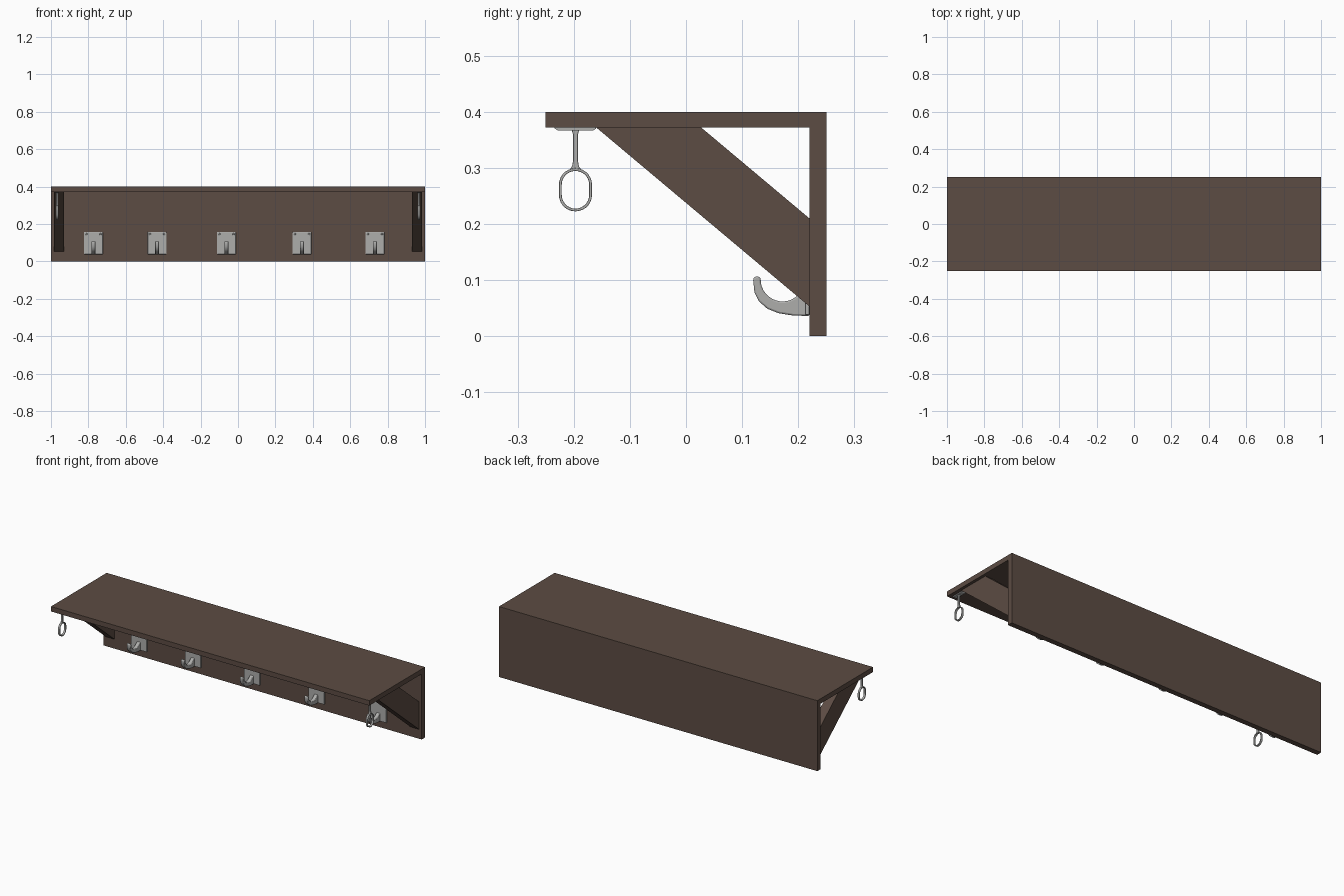
import bpy, bmesh
from math import sin, cos, pi, radians

cube = bpy.data.objects.get("Cube")
if cube:
    bpy.data.objects.remove(cube, do_unlink=True)


def material(name, rgb, roughness=0.6):
    m = bpy.data.materials.new(name)
    m.use_nodes = True
    m.diffuse_color = (*rgb, 1)
    bsdf = m.node_tree.nodes["Principled BSDF"]
    bsdf.inputs["Base Color"].default_value = (*rgb, 1)
    bsdf.inputs["Roughness"].default_value = roughness
    return m


wood = material("dark brown wood", (0.107, 0.072, 0.056))
metal = material("brushed grey metal", (0.42, 0.42, 0.41))


def add_object(name, bm, mat, bevel=0, smooth=False):
    bmesh.ops.recalc_face_normals(bm, faces=bm.faces)
    mesh = bpy.data.meshes.new(name)
    bm.to_mesh(mesh)
    bm.free()
    mesh.materials.append(mat)
    ob = bpy.data.objects.new(name, mesh)
    bpy.context.collection.objects.link(ob)
    if bevel:
        mod = ob.modifiers.new("Bevel", "BEVEL")
        mod.width, mod.segments = bevel, 2
        mod.limit_method, mod.angle_limit = "ANGLE", radians(40)
    if smooth:
        bpy.ops.object.select_all(action="DESELECT")
        ob.select_set(True)
        bpy.context.view_layer.objects.active = ob
        bpy.ops.object.shade_smooth_by_angle(angle=radians(35))
    return ob


def box(name, x, y, z, mat, bevel=0):
    """Box from three (low, high) ranges."""
    bm = bmesh.new()
    bmesh.ops.create_cube(bm, size=1)
    for v in bm.verts:
        v.co = [lo + (c + 0.5) * (hi - lo) for c, (lo, hi) in zip(v.co, (x, y, z))]
    return add_object(name, bm, mat, bevel)


def side_profile(name, points, x, width, mat, bevel=0, smooth=False):
    """Outline in the y-z plane, extruded along x."""
    bm = bmesh.new()
    face = bm.faces.new([bm.verts.new((x - width / 2, y, z)) for y, z in points])
    ext = bmesh.ops.extrude_face_region(bm, geom=[face])
    verts = [g for g in ext["geom"] if isinstance(g, bmesh.types.BMVert)]
    bmesh.ops.translate(bm, vec=(width, 0, 0), verts=verts)
    return add_object(name, bm, mat, bevel, smooth)


def arc(cy, cz, r, start, end, steps):
    angles = [radians(start + (end - start) * i / steps) for i in range(steps + 1)]
    return [(cy + r * cos(a), cz + r * sin(a)) for a in angles]


# Shelf board and wall board
box("shelf_top", (-1, 1), (-0.25, 0.25), (0.372, 0.4), wood)
box("back_board", (-1, 1), (0.22, 0.25), (0, 0.372), wood)

# Diagonal braces
BRACE = [(-0.16, 0.372), (0.027, 0.372), (0.22, 0.21), (0.22, 0.053)]
for side, sx in (("left", 1), ("right", -1)):
    side_profile(side + "_brace", BRACE, sx * 0.957, 0.054, wood)

# Hanging rings under the front corners
RING_Y = -0.197


def oval(r):
    return arc(RING_Y, 0.27, r, 0, 180, 14) + arc(RING_Y, 0.252, r, 180, 360, 14)


def hanging_ring(name, x, width):
    bm = bmesh.new()
    loops = [[bm.verts.new((x + dx, y, z)) for y, z in oval(r)]
             for dx, r in ((-width / 2, 0.0295), (width / 2, 0.0295),
                           (width / 2, 0.0245), (-width / 2, 0.0245))]
    n = len(loops[0])
    for a, b in zip(loops, loops[1:] + loops[:1]):
        for i in range(n):
            j = (i + 1) % n
            bm.faces.new((a[i], a[j], b[j], b[i]))
    return add_object(name, bm, metal, 0.001, True)


half_stem = [(0.011, 0.296), (0.006, 0.303), (0.0045, 0.312), (0.0045, 0.36), (0.007, 0.369)]
STEM = [(RING_Y + d, z) for d, z in half_stem] + [(RING_Y - d, z) for d, z in reversed(half_stem)]
PLATE = [(-0.234, 0.372), (-0.234, 0.37), (-0.229, 0.367), (-0.165, 0.367), (-0.16, 0.37), (-0.16, 0.372)]
for side, sx in (("left", 1), ("right", -1)):
    x = sx * 0.967
    hanging_ring(side + "_ring", x, 0.012)
    side_profile(side + "_ring_stem", STEM, x, 0.01, metal, 0.001, True)
    side_profile(side + "_ring_plate", PLATE, x, 0.022, metal)

# Coat hooks on the wall board
HOOK = ([(0.22, 0.036), (0.19, 0.037), (0.165, 0.041), (0.145, 0.049), (0.13, 0.062), (0.122, 0.078)]
        + arc(0.1265, 0.1, 0.0068, 180, 0, 6)
        + arc(0.172, 0.101, 0.039, 190, 315, 12) + [(0.22, 0.09)])
for i, x in enumerate((-0.773, -0.433, -0.062, 0.342, 0.732), 1):
    box(f"hook_plate_{i}", (x - 0.05, x + 0.05), (0.212, 0.22), (0.038, 0.157), metal, 0.002)
    side_profile(f"coat_hook_{i}", HOOK, x, 0.022, metal, 0.003, True)
    # Screw heads in the upper corners
    for sx in (-1, 1):
        bm = bmesh.new()
        bmesh.ops.create_cone(bm, cap_ends=True, segments=16, radius1=0.006, radius2=0.004, depth=0.004)
        for v in bm.verts:
            v.co = (x + sx * 0.038 + v.co.x, 0.211 - v.co.z, 0.146 + v.co.y)
        add_object(f"hook_screw_{i}_{'left' if sx > 0 else 'right'}", bm, metal, 0, True)
